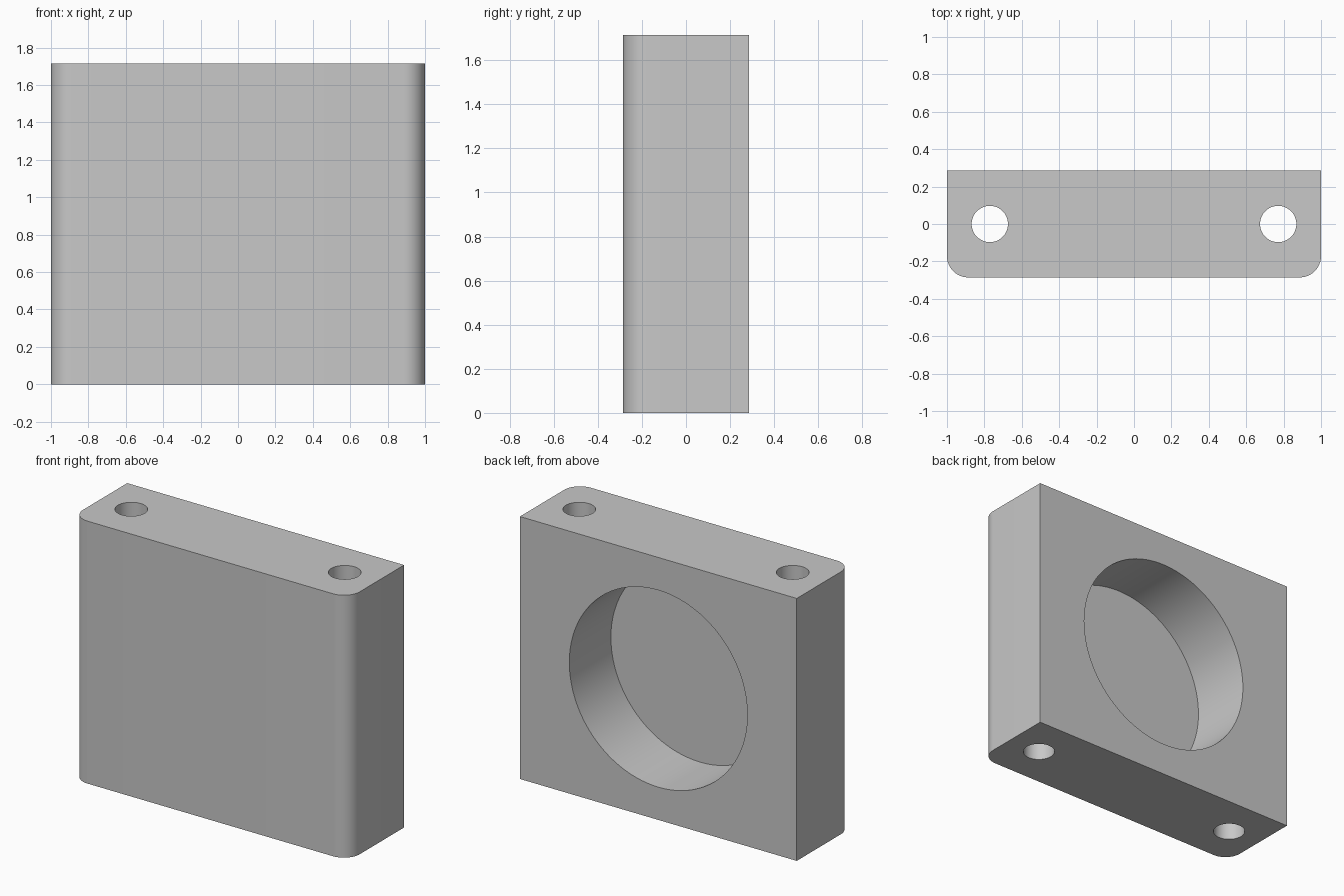
import bpy
import bmesh
from math import pi

WIDTH, DEPTH, HEIGHT = 2.0, 0.571, 1.714
CORNER = 0.114
HOLE_X, HOLE_R = 0.771, 0.097
POCKET_R, POCKET_DEPTH = 0.643, 0.429

cube = bpy.data.objects.get("Cube")
if cube:
    bpy.data.objects.remove(cube, do_unlink=True)

grey = bpy.data.materials.new("plain_grey")
grey.use_nodes = True
colour = (0.58, 0.58, 0.58, 1)
grey.diffuse_color = colour
grey.node_tree.nodes["Principled BSDF"].inputs["Base Color"].default_value = colour

# Block with rounded front vertical edges
bpy.ops.mesh.primitive_cube_add(size=1, location=(0, 0, HEIGHT / 2))
block = bpy.context.object
block.name = "mounting_block"
block.scale = (WIDTH, DEPTH, HEIGHT)
bpy.ops.object.transform_apply(location=True, rotation=False, scale=True)
block.data.materials.append(grey)

bm = bmesh.new()
bm.from_mesh(block.data)
front_edges = [e for e in bm.edges
               if all(v.co.y < 0 for v in e.verts)
               and abs(e.verts[0].co.z - e.verts[1].co.z) > 1]
bmesh.ops.bevel(bm, geom=front_edges, offset=CORNER, segments=12,
                profile=0.5, affect='EDGES')
bm.to_mesh(block.data)
bm.free()


def bore(name, radius, length, location, rotation=(0, 0, 0), sides=64):
    """Cut a cylindrical hole into the block."""
    bpy.ops.mesh.primitive_cylinder_add(vertices=sides, radius=radius, depth=length,
                                        location=location, rotation=rotation)
    cutter = bpy.context.object
    cutter.name = name
    cutter.hide_render = True
    cutter.data.materials.append(grey)
    mod = block.modifiers.new(name, 'BOOLEAN')
    mod.operation = 'DIFFERENCE'
    mod.solver = 'EXACT'
    mod.object = cutter
    bpy.ops.object.select_all(action='DESELECT')
    block.select_set(True)
    bpy.context.view_layer.objects.active = block
    bpy.ops.object.modifier_apply(modifier=mod.name)
    bpy.data.objects.remove(cutter, do_unlink=True)


# Vertical through holes at both sides
for side in (-1, 1):
    bore("screw_hole", HOLE_R, HEIGHT + 0.2, (side * HOLE_X, 0, HEIGHT / 2))

# Blind round pocket in the back face
bore("round_pocket", POCKET_R, POCKET_DEPTH * 2, (0, DEPTH / 2, HEIGHT / 2),
     (pi / 2, 0, 0), sides=128)

bpy.ops.object.shade_smooth_by_angle(angle=pi / 6)
